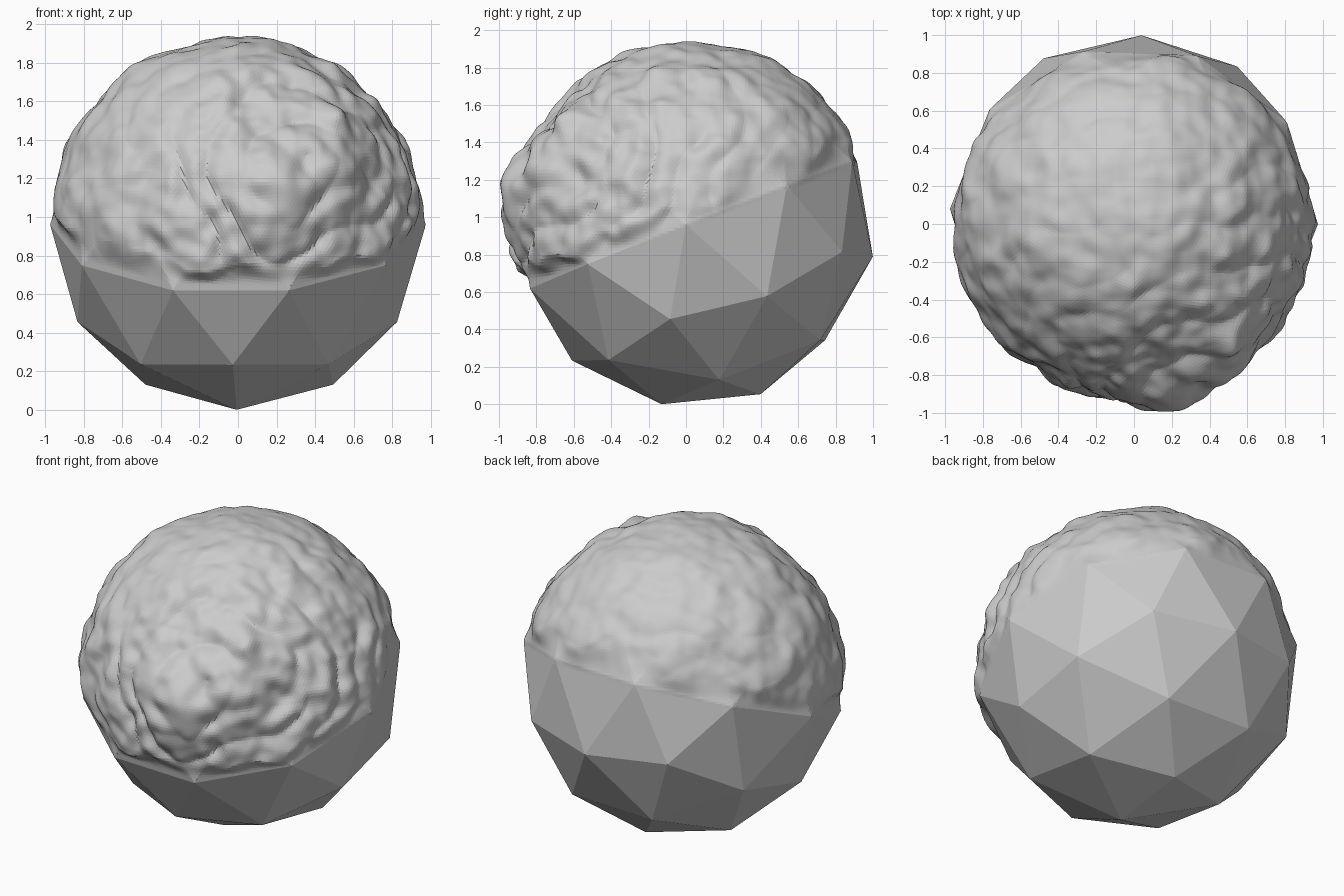
import bpy, bmesh, math
from mathutils import Vector, Matrix, noise
from mathutils.bvhtree import BVHTree

if "Cube" in bpy.data.objects:
    bpy.data.objects.remove(bpy.data.objects["Cube"])

R = 0.975
CENTRE = Vector((0, 0.04, 0.96))
UP = Vector((0, -0.36, 1)).normalized()       # normal of the tilted sculpting boundary
ROT = Matrix.Rotation(math.radians(-2.4), 3, 'Z') @ Matrix.Rotation(math.radians(-10.1), 3, 'X')


def add_object(name, bm):
    bmesh.ops.recalc_face_normals(bm, faces=bm.faces[:])
    mesh = bpy.data.meshes.new(name)
    bm.to_mesh(mesh)
    ob = bpy.data.objects.new(name, mesh)
    ob.location = CENTRE
    bpy.context.collection.objects.link(ob)
    return ob


def cut(bm, keep_top):
    bmesh.ops.bisect_plane(bm, geom=bm.verts[:] + bm.edges[:] + bm.faces[:], dist=1e-5,
                           plane_co=(0, 0, 0), plane_no=UP,
                           clear_outer=not keep_top, clear_inner=keep_top)


def smooth(a, b, t):
    t = min(1, max(0, (t - a) / (b - a)))
    return t * t * (3 - 2 * t)


# Low-poly ball: 12 icosahedron corners plus 30 edge midpoints pushed to the sphere
phi = (1 + 5 ** 0.5) / 2
corners = []
for a in (-1, 1):
    for b in (-phi, phi):
        corners += [Vector((0, a, b)), Vector((a, b, 0)), Vector((b, 0, a))]
points = [c.normalized() for c in corners]
for i, p in enumerate(corners):
    for q in corners[i + 1:]:
        if (p - q).length < 2.1:
            points.append((p + q).normalized())
ball = bmesh.new()
for p in points:
    ball.verts.new(ROT @ p * R)
bmesh.ops.convex_hull(ball, input=ball.verts[:])
tree = BVHTree.FromBMesh(ball)
cut(ball, False)
add_object("faceted_base", ball)

# Lumps of the sculpted top: direction, angular width, height
lumps = [
    (Vector((0.18, -0.96, 0.20)).normalized(), 0.24, 0.085),
    (Vector((0.50, -0.81, 0.32)).normalized(), 0.15, 0.095),
    (Vector((0.50, -0.69, 0.54)).normalized(), 0.12, 0.085),
    (Vector((0.15, -0.80, 0.55)).normalized(), 0.18, -0.030),
    (Vector((0.74, -0.62, 0.22)).normalized(), 0.10, -0.030),
    (Vector((0.0, -0.34, 0.94)).normalized(), 0.20, 0.020),
    (Vector((-0.6, -0.2, 0.78)).normalized(), 0.25, 0.014),
    (Vector((0.95, -0.10, 0.25)).normalized(), 0.4, -0.018),
]
FOCUS = Vector((0.36, -0.87, 0.36)).normalized()


def sculpted_radius(d):
    # Rings of folds around the front lump, strongest at front and right
    ang = d.angle(FOCUS)
    warp = noise.noise(d * 2.0) * 2.4 + noise.noise(d * 4 + Vector((7, 3, 1))) * 1.2
    folds = math.sqrt(0.03 + math.sin(ang * 12 + warp) ** 2) - 0.65
    rough = 0.25 + 0.75 * smooth(-0.1, 0.75, d.dot(Vector((0.55, -0.75, -0.1))))
    r = 0.969 + 0.032 * rough * folds
    r += 0.026 * noise.noise(d * 5) + 0.016 * (0.4 + rough) * noise.noise(d * 10)
    for c, w, h in lumps:
        r += h * math.exp(-(d.angle(c) / w) ** 2)
    return r


# Sculpted top: dense sphere half that melts into the flat facets at its border
cap = bmesh.new()
bmesh.ops.create_icosphere(cap, subdivisions=7, radius=1)
cut(cap, True)
for v in cap.verts:
    d = v.co.normalized()
    hull = tree.ray_cast(Vector((0, 0, 0)), d)[3] or R
    edge = (0.15 + 0.10 * smooth(-0.3, 0.6, d.y)) * (1 + 0.9 * noise.noise(d * 4))
    t = smooth(0, edge, d.dot(UP))
    v.co = d * (hull + (sculpted_radius(d) - hull) * t)
    v.co.y = max(v.co.y, -1.04)
add_object("sculpted_top", cap)
